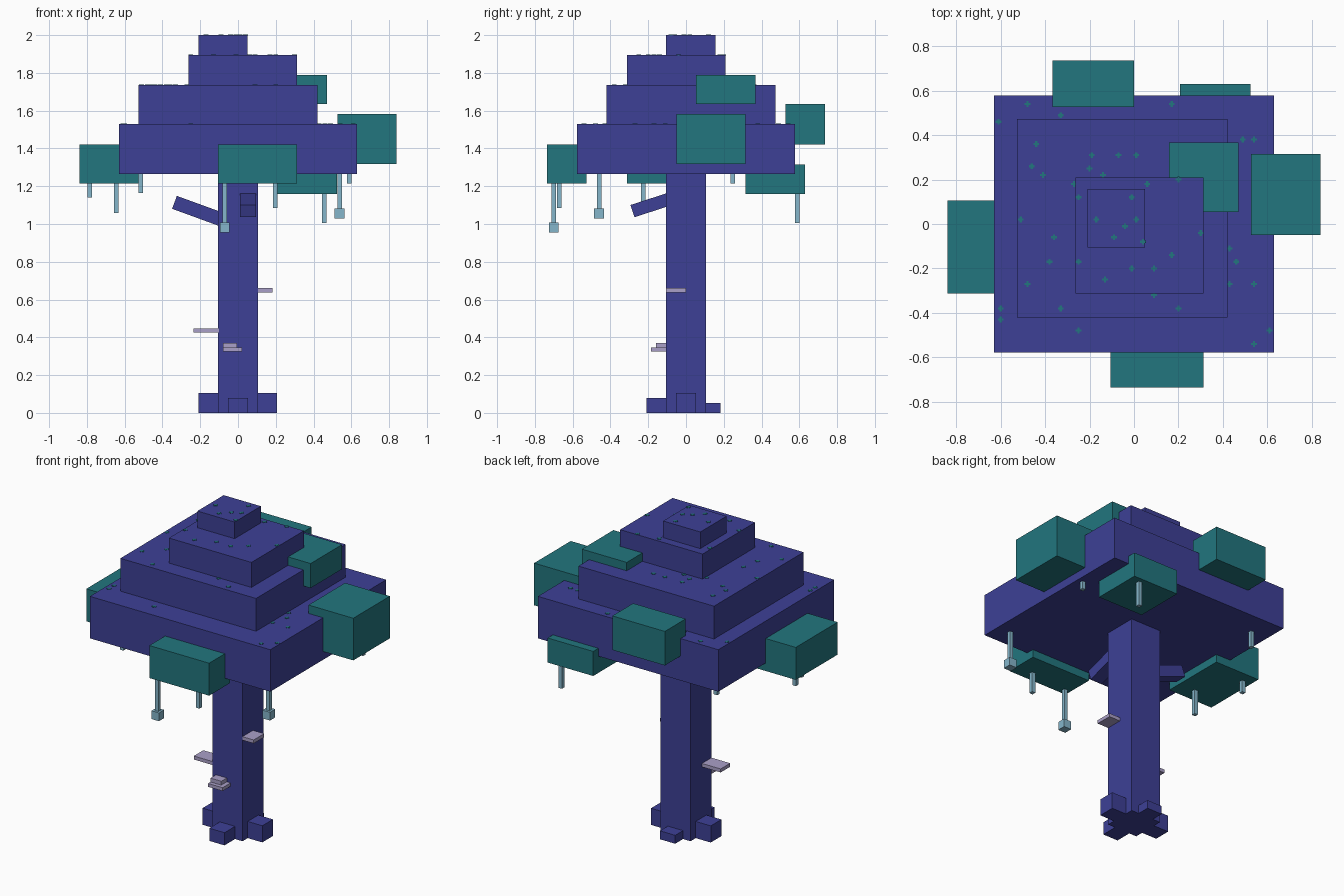
import bpy, bmesh, math
from mathutils import Matrix, Vector

cube = bpy.data.objects.get("Cube")
if cube:
    bpy.data.objects.remove(cube, do_unlink=True)


def material(name, color):
    mat = bpy.data.materials.new(name)
    mat.use_nodes = True
    mat.diffuse_color = (*color, 1)
    mat.node_tree.nodes["Principled BSDF"].inputs["Base Color"].default_value = (*color, 1)
    return mat


indigo = material("indigo wood", (0.047, 0.051, 0.305))
teal = material("teal leaf", (0.016, 0.181, 0.209))
pale_blue = material("pale blue vine", (0.235, 0.468, 0.597))
lilac = material("lilac fungus", (0.402, 0.352, 0.578))


def add_block(bm, center, size, turn=Matrix()):
    scale = Matrix.Diagonal((*size, 1))
    bmesh.ops.create_cube(bm, size=1, matrix=Matrix.Translation(center) @ turn @ scale)


def finish(bm, name, mat):
    mesh = bpy.data.meshes.new(name)
    bm.to_mesh(mesh)
    bm.free()
    mesh.materials.append(mat)
    obj = bpy.data.objects.new(name, mesh)
    bpy.context.collection.objects.link(obj)
    return obj


def box(name, mat, xs, ys, zs):
    """Box spanning the given ranges on each axis."""
    bm = bmesh.new()
    spans = (xs, ys, zs)
    add_block(bm, Vector([(a + b) / 2 for a, b in spans]), [b - a for a, b in spans])
    return finish(bm, name, mat)


def tilted_box(name, mat, center, size, axis, degrees):
    bm = bmesh.new()
    add_block(bm, Vector(center), size, Matrix.Rotation(math.radians(degrees), 4, axis))
    return finish(bm, name, mat)


# Trunk and roots
T = 0.105
box("trunk", indigo, (-T, T), (-T, T), (0, 1.29))
box("root_left", indigo, (0.09, 0.207), (-0.053, 0.053), (0, T))
box("root_right", indigo, (-0.21, -0.09), (-0.053, 0.053), (0, T))
box("root_front", indigo, (-0.053, 0.053), (-0.21, -0.09), (0, 0.08))
box("root_back", indigo, (-0.053, 0.053), (0.09, 0.183), (0, 0.053))

# Broken branches
tilted_box("branch_right", indigo, (-0.2, 0, 1.065), (0.29, 0.08, 0.073), 'Y', 20)
tilted_box("branch_front", indigo, (0.053, -0.155, 1.11), (0.083, 0.27, 0.068), 'X', 18)

# Stepped canopy, widest tier first
tiers = [
    ((-0.63, 0.63), (-0.578, 0.578), (1.265, 1.53)),
    ((-0.527, 0.42), (-0.42, 0.473), (1.53, 1.737)),
    ((-0.263, 0.313), (-0.313, 0.21), (1.737, 1.895)),
    ((-0.21, 0.05), (-T, 0.157), (1.895, 2.0)),
]
for i, spans in enumerate(tiers):
    box(f"canopy_tier_{i + 1}", indigo, *spans)

# Leaf clusters around the canopy
clusters = {
    "right": ((-0.84, -0.527), (-0.313, T), (1.215, 1.42)),
    "front": ((-T, 0.313), (-0.735, -0.527), (1.215, 1.42)),
    "left": ((0.527, 0.84), (-0.05, 0.315), (1.317, 1.583)),
    "upper": ((0.157, 0.47), (0.053, 0.367), (1.635, 1.79)),
    "back_high": ((-0.367, 0), (0.527, 0.735), (1.42, 1.635)),
    "back_low": ((0.207, 0.525), (0.315, 0.63), (1.16, 1.315)),
}
for name, spans in clusters.items():
    box("leaf_cluster_" + name, teal, *spans)

# Hanging vines: x, y, top, bottom, with or without a bud
vines = [
    (-0.785, 0.03, 1.22, 1.14, False),
    (-0.645, -0.227, 1.22, 1.057, False),
    (-0.515, 0.43, 1.27, 1.163, False),
    (-0.07, -0.7, 1.22, 0.955, True),
    (0.197, -0.67, 1.22, 1.085, False),
    (0.457, 0.59, 1.17, 1.005, False),
    (0.538, -0.46, 1.27, 1.03, True),
    (0.59, 0.247, 1.27, 1.215, False),
]
for i, (x, y, top, bottom, bud) in enumerate(vines):
    r, b = 0.012, 0.026
    box(f"vine_{i + 1}", pale_blue, (x - r, x + r), (y - r, y + r), (bottom, top))
    if bud:
        box(f"bud_{i + 1}", pale_blue, (x - b, x + b), (y - b, y + b), (bottom, bottom + 2 * b))

# Shelf fungi on the trunk
box("fungus_left", lilac, (0.1, 0.183), (-T, 0), (0.638, 0.66))
box("fungus_right", lilac, (-0.235, -0.1), (-T, -0.01), (0.425, 0.447))
box("fungus_front_low", lilac, (-0.08, 0.022), (-0.185, -0.1), (0.325, 0.346))
box("fungus_front_high", lilac, (-0.08, -0.005), (-0.16, -0.1), (0.346, 0.37))

# Tiny cross-shaped leaf specks on the tier tops (hundredths of a unit)
specks = [
    (-48, 54), (-61, 46), (-33, 49), (-44, 36), (-46, 26), (-41, 22), (-19, 31), (-20, 25),
    (-14, 22), (-7, 31), (1, 31), (-27, 18), (-25, 12), (6, 18), (-1, 12), (17, 54), (20, 20),
    (49, 38), (54, 38), (-51, 2), (-36, -6), (-38, -17), (-25, -17), (-17, 2), (-4, -1), (1, 2),
    (-9, -6), (4, -8), (-1, -20), (17, -14), (9, -20), (9, -32), (30, -4), (43, -11), (46, -17),
    (43, -27), (54, -27), (-48, -27), (-13, -25), (-60, -38), (-60, -43), (-33, -38),
    (-25, -48), (20, -38), (54, -54), (61, -48),
]
bm = bmesh.new()
for px, py in specks:
    x, y = px / 100, py / 100
    z = max(zs[1] for xs, ys, zs in tiers if xs[0] < x < xs[1] and ys[0] < y < ys[1])
    for size in ((0.026, 0.01, 0.004), (0.01, 0.026, 0.004)):
        add_block(bm, Vector((x, y, z)), size)
finish(bm, "leaf_specks", teal)
